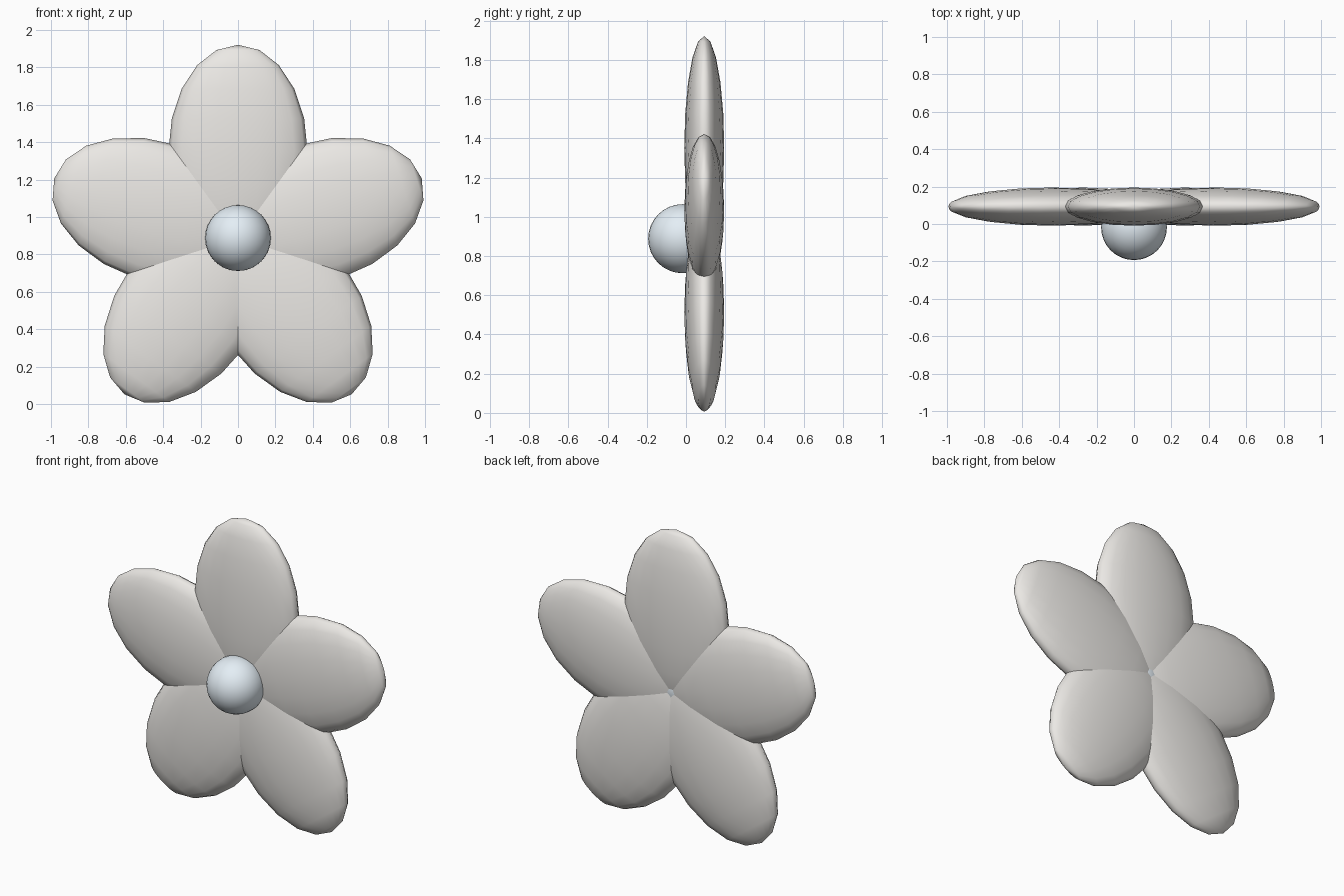
import bpy
from math import radians, sin, cos
from mathutils import Matrix

if "Cube" in bpy.data.objects:
    bpy.data.objects.remove(bpy.data.objects["Cube"])

CENTER_Z = 0.888


def material(name, color):
    m = bpy.data.materials.new(name)
    m.diffuse_color = color
    m.use_nodes = True
    m.node_tree.nodes["Principled BSDF"].inputs["Base Color"].default_value = m.diffuse_color
    return m


def smooth_sphere(name, segments, rings, matrix, mat):
    bpy.ops.mesh.primitive_uv_sphere_add(segments=segments, ring_count=rings, radius=1)
    ob = bpy.context.object
    ob.name = name
    ob.data.transform(matrix)
    ob.data.materials.append(mat)
    bpy.ops.object.shade_smooth()
    return ob


white = material("petal_white", (0.83, 0.81, 0.78, 1))
blue = material("pale_blue", (0.78, 0.86, 0.92, 1))

# Five flattened petals that overlap at the middle
for i in range(5):
    mat = (Matrix.Translation((0, 0.093, CENTER_Z))
           @ Matrix.Rotation(radians(72 * i), 4, 'Y')
           @ Matrix.Translation((0, 0, 0.463))
           @ Matrix.Diagonal((0.372, 0.102, 0.57, 1)))
    smooth_sphere(f"petal_{i + 1}", 20, 10, mat, white)

# Round flower centre, sticking out of the front
smooth_sphere("flower_center", 32, 16,
              Matrix.Translation((0, -0.017, CENTER_Z)) @ Matrix.Scale(0.176, 4), blue)
